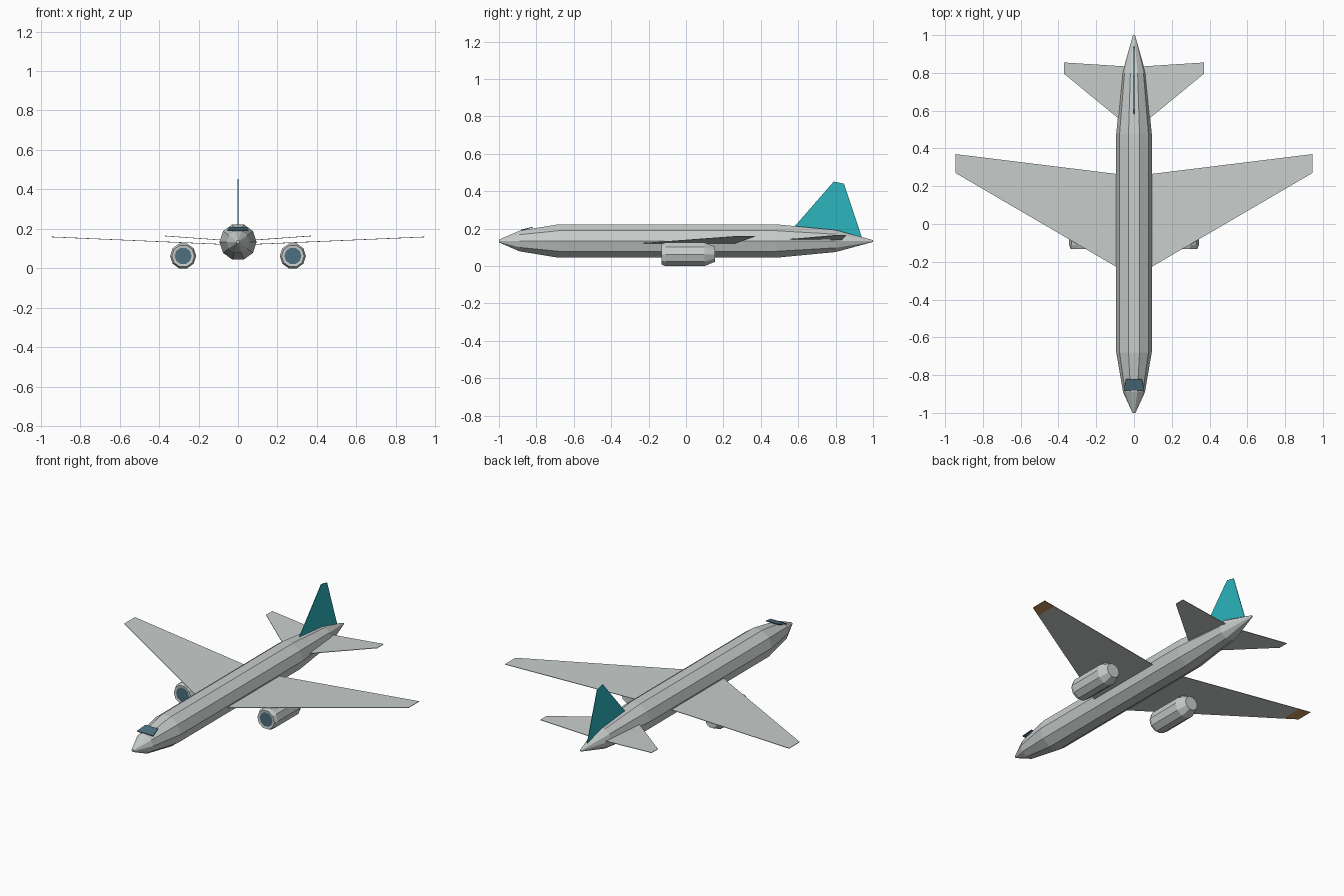
import bpy
import bmesh
from math import cos, sin, tau

cube = bpy.data.objects.get("Cube")
if cube:
    bpy.data.objects.remove(cube, do_unlink=True)


def material(name, rgb):
    m = bpy.data.materials.new(name)
    m.use_nodes = True
    m.diffuse_color = (*rgb, 1)
    m.node_tree.nodes["Principled BSDF"].inputs["Base Color"].default_value = (*rgb, 1)
    return m


GREY = material("pale grey", (0.58, 0.62, 0.61))
TEAL = material("teal", (0.025, 0.46, 0.51))
GLASS = material("dark blue glass", (0.075, 0.16, 0.21))
ORANGE = material("orange brown", (0.58, 0.31, 0.11))


def finish(bm, name, mats, mirrored=False):
    bmesh.ops.recalc_face_normals(bm, faces=bm.faces)
    mesh = bpy.data.meshes.new(name)
    bm.to_mesh(mesh)
    bm.free()
    for m in mats:
        mesh.materials.append(m)
    ob = bpy.data.objects.new(name, mesh)
    bpy.context.collection.objects.link(ob)
    if mirrored:
        mod = ob.modifiers.new("Mirror", 'MIRROR')
        mod.use_mirror_merge = False
    return ob


def tube(name, profile, x, z, mats, sides=10, mirrored=False, glass_front=False):
    """Loft of rings along y; profile lists (y, radius)."""
    bm = bmesh.new()
    rings = [[bm.verts.new((x + r * cos(tau * i / sides), y, z + r * sin(tau * i / sides)))
              for i in range(sides)] for y, r in profile]
    for a, b in zip(rings, rings[1:]):
        for i in range(sides):
            j = (i + 1) % sides
            bm.faces.new((a[i], a[j], b[j], b[i]))
    front = bm.faces.new(rings[0])
    bm.faces.new(rings[-1])
    if glass_front:
        front.material_index = 1
    return finish(bm, name, mats, mirrored)


def plate(name, sections, offset, mats, mirrored=False):
    """Thin sheet through (front, back) point pairs, thickened by offset."""
    bm = bmesh.new()
    rows = [[bm.verts.new(p) for p in pair] for pair in sections]
    faces = [bm.faces.new((a[0], a[1], b[1], b[0])) for a, b in zip(rows, rows[1:])]
    new = bmesh.ops.extrude_face_region(bm, geom=faces, use_keep_orig=True)["geom"]
    verts = [v for v in new if isinstance(v, bmesh.types.BMVert)]
    bmesh.ops.translate(bm, verts=verts, vec=offset)
    return finish(bm, name, mats, mirrored)


def wing_sections(root, tip, stops):
    """Stations between root and tip, each (x, lead y, trail y, z)."""
    out = []
    for t in stops:
        x, lead, trail, z = (a + (b - a) * t for a, b in zip(root, tip))
        out.append(((x, lead, z), (x, trail, z)))
    return out


# Fuselage
tube("fuselage", [(-1, 0.008), (-0.89, 0.058), (-0.68, 0.094), (0.48, 0.094),
                  (0.8, 0.062), (1, 0.005)], 0, 0.134, [GREY])

# Wings, with coloured patches under the tips
wings = plate("wings",
              wing_sections((0.02, -0.27, 0.256, 0.121), (0.945, 0.27, 0.37, 0.161), (0, 0.92, 1)),
              (0, 0, -0.003), [GREY, ORANGE], mirrored=True)
for f in wings.data.polygons:
    if f.normal.z < -0.5 and f.center.x > 0.85:
        f.material_index = 1

# Tailplanes
plate("tailplanes",
      wing_sections((0.01, 0.50, 0.832, 0.14), (0.37, 0.795, 0.855, 0.166), (0, 1)),
      (0, 0, -0.003), [GREY], mirrored=True)

# Tail fin
plate("tail_fin", [((-0.0015, 0.57, 0.2), (-0.0015, 0.945, 0.14)),
                   ((-0.0015, 0.79, 0.452), (-0.0015, 0.845, 0.44))],
      (0.003, 0, 0), [TEAL])

# Engines with dark intakes
tube("engines", [(-0.13, 0.043), (-0.132, 0.057), (-0.11, 0.066), (0.1, 0.066), (0.155, 0.042)],
     0.278, 0.063, [GREY, GLASS], mirrored=True, glass_front=True)

# Cockpit window
plate("cockpit_window", [((-0.054, -0.882, 0.189), (-0.042, -0.82, 0.205)),
                         ((0.054, -0.882, 0.189), (0.042, -0.82, 0.205))],
      (0, 0, 0.005), [GLASS])
